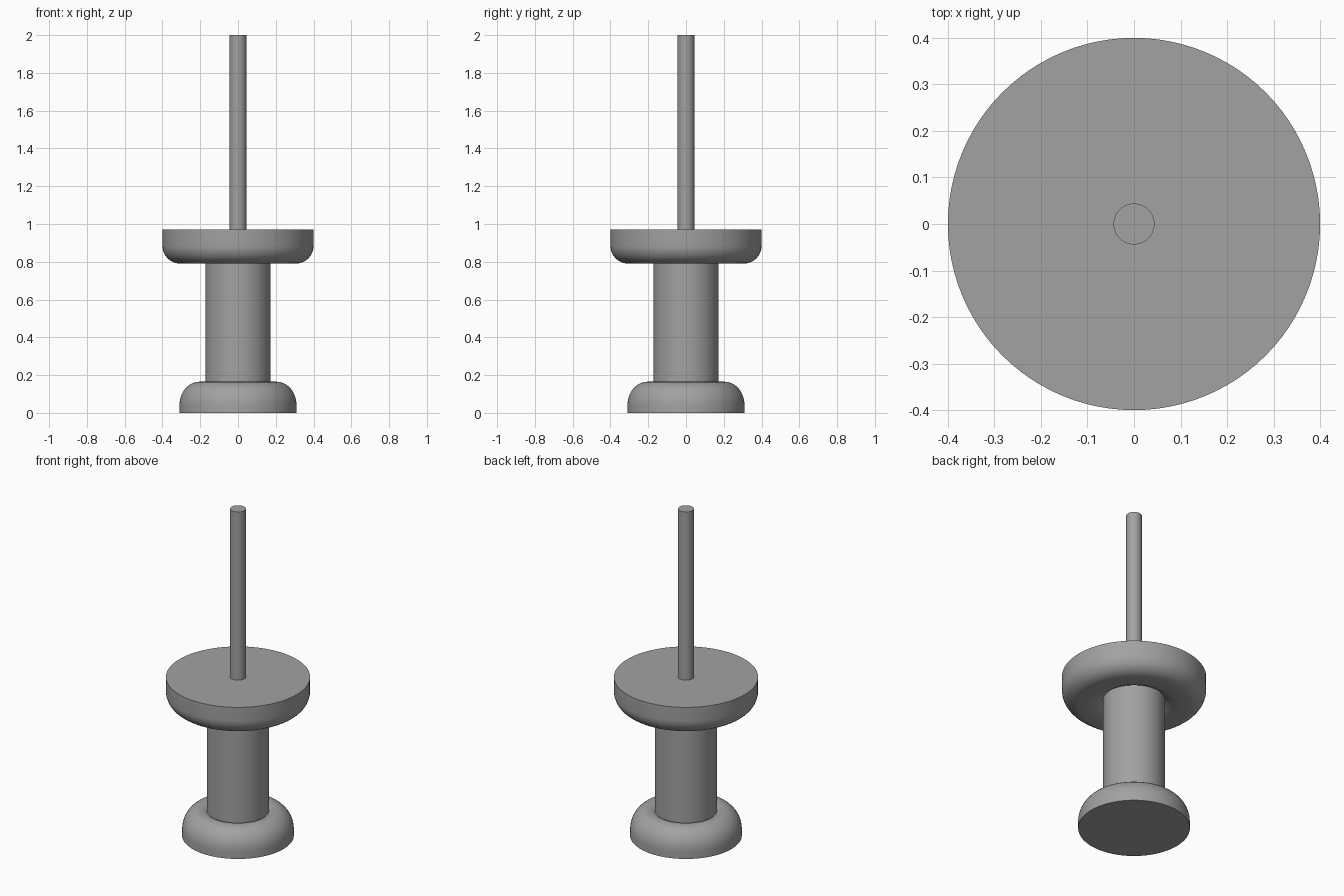
import bpy, bmesh, math

if "Cube" in bpy.data.objects:
    bpy.data.objects.remove(bpy.data.objects["Cube"])

SEGMENTS = 96

grey = bpy.data.materials.new("mid grey")
grey.diffuse_color = (0.36, 0.36, 0.36, 1)
grey.use_nodes = True
grey.node_tree.nodes["Principled BSDF"].inputs["Base Color"].default_value = grey.diffuse_color


def arc(cx, cz, rx, rz, start, end, steps=10):
    """Elliptical arc of (radius, height) points, angles in degrees."""
    angles = [math.radians(start + (end - start) * i / steps) for i in range(steps + 1)]
    return [(cx + rx * math.cos(a), cz + rz * math.sin(a)) for a in angles]


def lathe(name, profile):
    """Spin an (r, z) profile, running bottom to top, into a solid."""
    bm = bmesh.new()
    rings = []
    for r, z in profile:
        rings.append([bm.verts.new((r * math.cos(t), r * math.sin(t), z))
                      for t in (2 * math.pi * i / SEGMENTS for i in range(SEGMENTS))])
    for low, high in zip(rings, rings[1:]):
        for i in range(SEGMENTS):
            j = (i + 1) % SEGMENTS
            bm.faces.new((low[i], low[j], high[j], high[i]))
    bm.faces.new(rings[0][::-1])
    bm.faces.new(rings[-1])
    bmesh.ops.recalc_face_normals(bm, faces=bm.faces)
    mesh = bpy.data.meshes.new(name)
    bm.to_mesh(mesh)
    bm.free()
    mesh.materials.append(grey)
    obj = bpy.data.objects.new(name, mesh)
    bpy.context.collection.objects.link(obj)
    bpy.ops.object.select_all(action='DESELECT')
    obj.select_set(True)
    bpy.context.view_layer.objects.active = obj
    bpy.ops.object.shade_smooth_by_angle(angle=math.radians(40))
    return obj


# Rounded foot, dipping slightly where it meets the grip
lathe("foot", [(0.31, 0.0)] + arc(0.205, 0.04, 0.105, 0.125, 0, 90)
      + [(0.185, 0.162), (0.170, 0.153)])

# Cylindrical grip
lathe("grip", [(0.172, 0.10), (0.172, 0.86)])

# Wide collar: flat top, rounded lower rim, shallow hollow around the grip
lathe("collar", [(0.165, 0.825), (0.19, 0.806), (0.215, 0.795), (0.25, 0.79)]
      + arc(0.305, 0.885, 0.095, 0.095, -90, 0) + [(0.40, 0.97)])

# Straight pin
lathe("pin", [(0.044, 0.90), (0.044, 2.0)])
